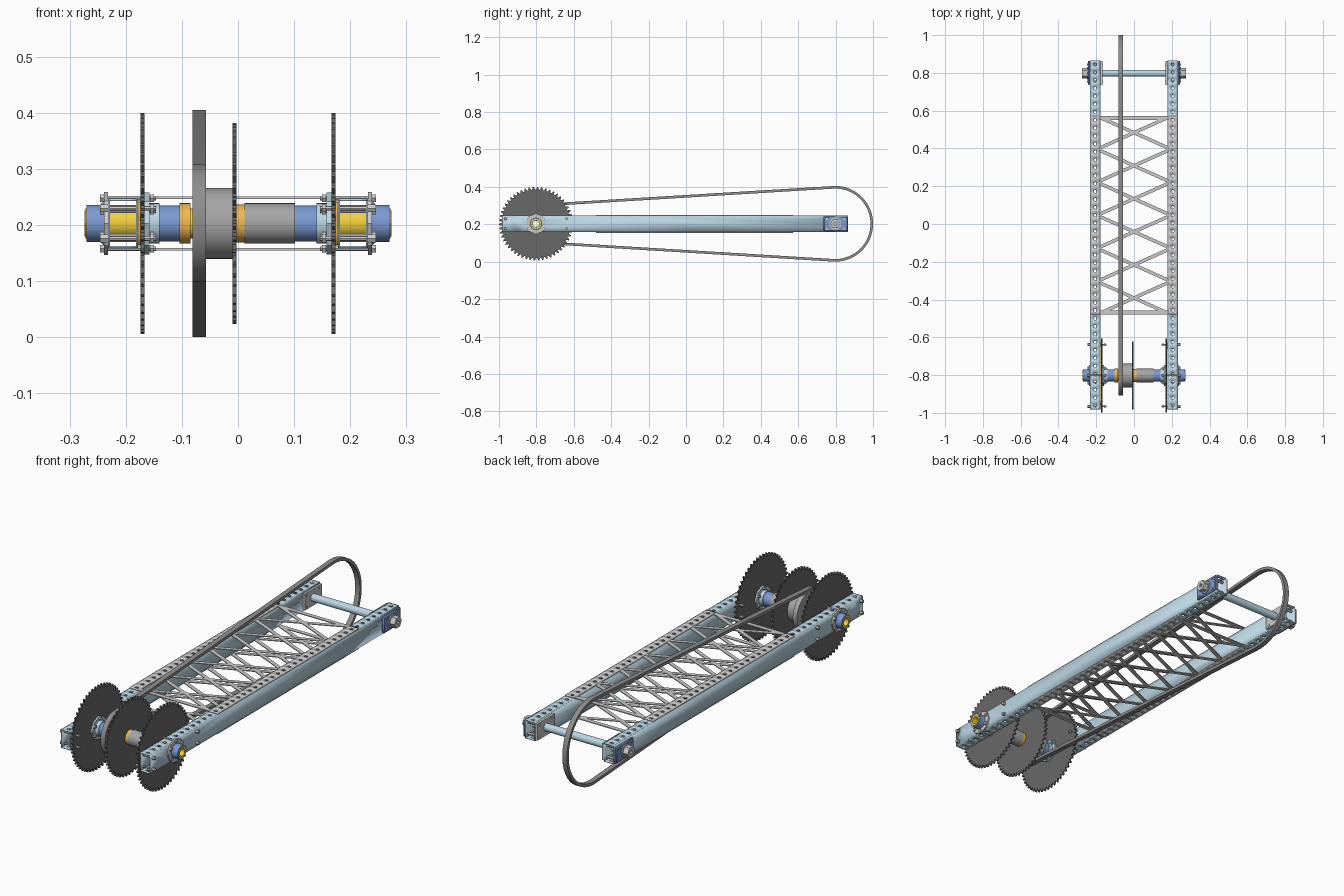
import bpy, bmesh
from math import sin, cos, pi, acos, atan2, hypot
from mathutils import Vector, Matrix

if "Cube" in bpy.data.objects:
    bpy.data.objects.remove(bpy.data.objects["Cube"])

FY, RY, ZC = -0.802, 0.798, 0.2025      # front axle y, rear axle y, axle height
HOLE = 0.017


def material(name, r, g, b):
    m = bpy.data.materials.new(name)
    m.diffuse_color = (r, g, b, 1)
    m.use_nodes = True
    m.node_tree.nodes["Principled BSDF"].inputs["Base Color"].default_value = m.diffuse_color
    return m


SKY = material("light_blue", 0.50, 0.68, 0.78)
BLUE = material("blue", 0.20, 0.32, 0.65)
GOLD = material("gold", 0.90, 0.63, 0.05)
ORANGE = material("orange", 0.88, 0.48, 0.08)
DARK = material("dark", 0.14, 0.14, 0.14)
RUBBER = material("rubber", 0.27, 0.27, 0.27)
MID = material("mid_grey", 0.38, 0.38, 0.38)
STEEL = material("steel", 0.55, 0.55, 0.55)


def finish(name, bm, mat, thick=0):
    bmesh.ops.recalc_face_normals(bm, faces=bm.faces)
    me = bpy.data.meshes.new(name)
    bm.to_mesh(me)
    bm.free()
    me.materials.append(mat)
    ob = bpy.data.objects.new(name, me)
    bpy.context.collection.objects.link(ob)
    if thick:
        mod = ob.modifiers.new("thickness", 'SOLIDIFY')
        mod.thickness, mod.offset = thick, 0
    return ob


def extrude(bm, x0, x1, outer, inner=None):
    """Extrude a (y, z) outline along x, optionally with an inner outline as hole."""
    n = len(outer)
    o = [[bm.verts.new((x, *p)) for p in outer] for x in (x0, x1)]
    i = inner and [[bm.verts.new((x, *p)) for p in inner] for x in (x0, x1)]
    for k in range(n):
        j = (k + 1) % n
        bm.faces.new((o[0][k], o[0][j], o[1][j], o[1][k]))
        if i:
            bm.faces.new((i[0][k], i[1][k], i[1][j], i[0][j]))
            for e in (0, 1):
                bm.faces.new((o[e][k], i[e][k], i[e][j], o[e][j]))
    if not i:
        bm.faces.new(o[0])
        bm.faces.new(o[1])


def circle(y, z, r, n=32):
    return [(y + r * cos(2 * pi * k / n), z + r * sin(2 * pi * k / n)) for k in range(n)]


def sleeve(name, x0, x1, r, mat, y=FY, inner=HOLE, n=32):
    bm = bmesh.new()
    extrude(bm, x0, x1, circle(y, ZC, r, n), circle(y, ZC, inner, n) if inner else None)
    return finish(name, bm, mat)


def sprocket(name, x, r, teeth):
    outer, inner = [], []
    for k in range(teeth * 4):
        a = 2 * pi * k / (teeth * 4)
        rr = r if k % 4 < 2 else r - 0.014
        outer.append((FY + rr * cos(a), ZC + rr * sin(a)))
        inner.append((FY + 0.026 * cos(a), ZC + 0.026 * sin(a)))
    bm = bmesh.new()
    extrude(bm, x - 0.0035, x + 0.0035, outer, inner)
    return finish(name, bm, DARK)


def panel(bm, cells, half, place):
    """Strip of (y0, y1, hole radius) cells; place maps (y, across) to space."""
    for y0, y1, r in cells:
        c, h = (y0 + y1) / 2, (y1 - y0) / 2
        outer, inner = [], []
        for k in range(16):
            a = 2 * pi * k / 16
            s = 1 / max(abs(cos(a)), abs(sin(a)))
            outer.append(bm.verts.new(place(c + h * s * cos(a), half * s * sin(a))))
            if r:
                inner.append(bm.verts.new(place(c + r * cos(a), r * sin(a))))
        if not r:
            bm.faces.new(outer)
            continue
        for k in range(16):
            j = (k + 1) % 16
            bm.faces.new((outer[k], outer[j], inner[j], inner[k]))
    bmesh.ops.remove_doubles(bm, verts=bm.verts, dist=1e-5)


def box(bm, center, size, rot=0):
    m = Matrix.Translation(center) @ Matrix.Rotation(rot, 4, 'Z') @ Matrix.Diagonal((*size, 1))
    bmesh.ops.create_cube(bm, size=1, matrix=m)


PITCH, Y0, Y1 = 0.042, -0.983, 0.869
PY0, PY1 = Y0 + 12 * PITCH, Y0 + 37 * PITCH       # lattice plate extent
RX = 0.205                                        # rail centre line


def holes(a, b):
    return [(Y0 + k * PITCH, Y0 + (k + 1) * PITCH, 0.0075) for k in range(a, b)]


for s, side in ((-1, "left"), (1, "right")):
    # hollow rails with perforated top and bottom
    bm = bmesh.new()
    for z in (0.1605, 0.2445):
        panel(bm, holes(0, 44), 0.025, lambda y, v: (s * RX + v, y, z))
    finish(side + "_rail_perforated_faces", bm, SKY, 0.004)
    bm = bmesh.new()
    wall = [(Y0, FY - 0.045, 0), (FY - 0.045, FY + 0.045, 0.028), (FY + 0.045, Y0 + 44 * PITCH, 0)]
    for x in (0.180, 0.230):
        panel(bm, wall, 0.0435, lambda y, v: (s * x, y, ZC + v))
    finish(side + "_rail_side_walls", bm, SKY, 0.004)

    # big outer sprocket with its backing bar
    sprocket(side + "_sprocket", s * 0.170, 0.197, 54)
    bm = bmesh.new()
    bar = [(FY - 0.175, FY - 0.045, 0), (FY - 0.045, FY + 0.045, 0.028), (FY + 0.045, FY + 0.175, 0)]
    panel(bm, bar, 0.038, lambda y, v: (s * 0.176, y, ZC + v))
    finish(side + "_spacer_bar", bm, ORANGE, 0.004)

    # axle hub stack through the rail
    sleeve(side + "_inner_hub", s * 0.140, s * 0.1665, 0.036, SKY)
    sleeve(side + "_hub_flange", s * 0.158, s * 0.1664, 0.055, SKY, n=8)
    sleeve(side + "_bearing_plate", s * 0.232, s * 0.239, 0.056, STEEL, n=8)
    sleeve(side + "_axle_collar", s * 0.239, s * 0.270, 0.033, BLUE, inner=0.027)

    # long bolts: four at the sprocket rim, six around the hub
    bm = bmesh.new()
    spots = [(FY + a * 0.163, ZC + b * 0.027) for a in (-1, 1) for b in (-1, 1)]
    spots += [(FY + 0.045 * cos(pi * (k + 0.5) / 3), ZC + 0.045 * sin(pi * (k + 0.5) / 3)) for k in range(6)]
    for y, z in spots:
        extrude(bm, s * 0.146, s * 0.243, circle(y, z, 0.004, 12))
        extrude(bm, s * 0.150, s * 0.157, circle(y, z, 0.008, 6))
        extrude(bm, s * 0.232, s * 0.246, circle(y, z, 0.008, 6))
    finish(side + "_bolts", bm, STEEL)

    # rear bearing block, inner plate, bolts and hex end
    bm = bmesh.new()
    box(bm, (s * 0.238, 0.800, ZC), (0.012, 0.128, 0.078))
    ob = finish(side + "_rear_bearing_block", bm, BLUE)
    ob.modifiers.new("bevel", 'BEVEL').width = 0.004
    bm = bmesh.new()
    box(bm, (s * 0.173, 0.800, ZC), (0.010, 0.128, 0.078))
    finish(side + "_rear_inner_plate", bm, STEEL)
    bm = bmesh.new()
    for a in (-1, 1):
        for b in (-1, 1):
            extrude(bm, s * 0.165, s * 0.248, circle(0.8 + a * 0.045, ZC + b * 0.027, 0.006, 12))
    finish(side + "_rear_bolts", bm, STEEL)
    sleeve(side + "_rear_washer", s * 0.244, s * 0.249, 0.032, STEEL, RY, 0)
    sleeve(side + "_rear_hex_nut", s * 0.249, s * 0.274, 0.027, STEEL, RY, 0.009, 6)

# lattice plates above and below the rails
cell = (PY1 - PY0) / 6
for z, name in ((0.2485, "top_lattice"), (0.1565, "bottom_lattice")):
    bm = bmesh.new()
    for s in (-1, 1):
        panel(bm, holes(12, 37), 0.025, lambda y, v: (s * RX + v, y, z))
    finish(name + "_edges", bm, STEEL, 0.004)
    bm = bmesh.new()
    for y in (PY0 + 0.01, PY1 - 0.01):
        box(bm, (0, y, z), (0.37, 0.02, 0.004))
    for k in range(6):
        for d in (-1, 1):
            box(bm, (0, PY0 + (k + 0.5) * cell, z),
                (hypot(0.36, cell - 0.014), 0.018, 0.004), d * atan2(cell - 0.014, 0.36))
    finish(name + "_braces", bm, STEEL)

# rear cross shaft
sleeve("rear_shaft", -0.25, 0.25, 0.018, SKY, RY, 0)

# front axle and the parts along it
sleeve("front_axle_tube", -0.272, 0.272, 0.027, GOLD)
sleeve("left_axle_spacer", -0.142, -0.104, 0.032, BLUE)
sleeve("left_axle_clamp", -0.104, -0.085, 0.036, ORANGE)
sleeve("belt_pulley", -0.080, -0.057, 0.091, MID, n=64)
sleeve("pulley_hub", -0.057, -0.0095, 0.063, MID, n=48)
sprocket("middle_sprocket", -0.006, 0.179, 48)
sleeve("middle_clamp", -0.0025, 0.012, 0.034, ORANGE)
sleeve("centre_sleeve", 0.012, 0.102, 0.036, MID)
sleeve("right_axle_spacer", 0.102, 0.142, 0.032, BLUE)

# drive belt: two arcs joined by tangent runs
R1, R2, T = 0.105, 0.2023, 0.014
th = acos((R1 - R2) / (RY - FY))


def loop(inset):
    pts = []
    for c, r, a0, a1 in ((RY, R2, -th, th), (FY, R1, th, 2 * pi - th)):
        for k in range(41):
            a = a0 + (a1 - a0) * k / 40
            pts.append((c + (r - inset) * cos(a), ZC + (r - inset) * sin(a)))
    return pts


bm = bmesh.new()
extrude(bm, -0.081, -0.057, loop(0), loop(T))
finish("drive_belt", bm, RUBBER)

# smooth the round parts, keeping hard edges
for ob in bpy.data.objects:
    ob.select_set(True)
    bpy.context.view_layer.objects.active = ob
bpy.ops.object.shade_smooth_by_angle(angle=pi / 6)
